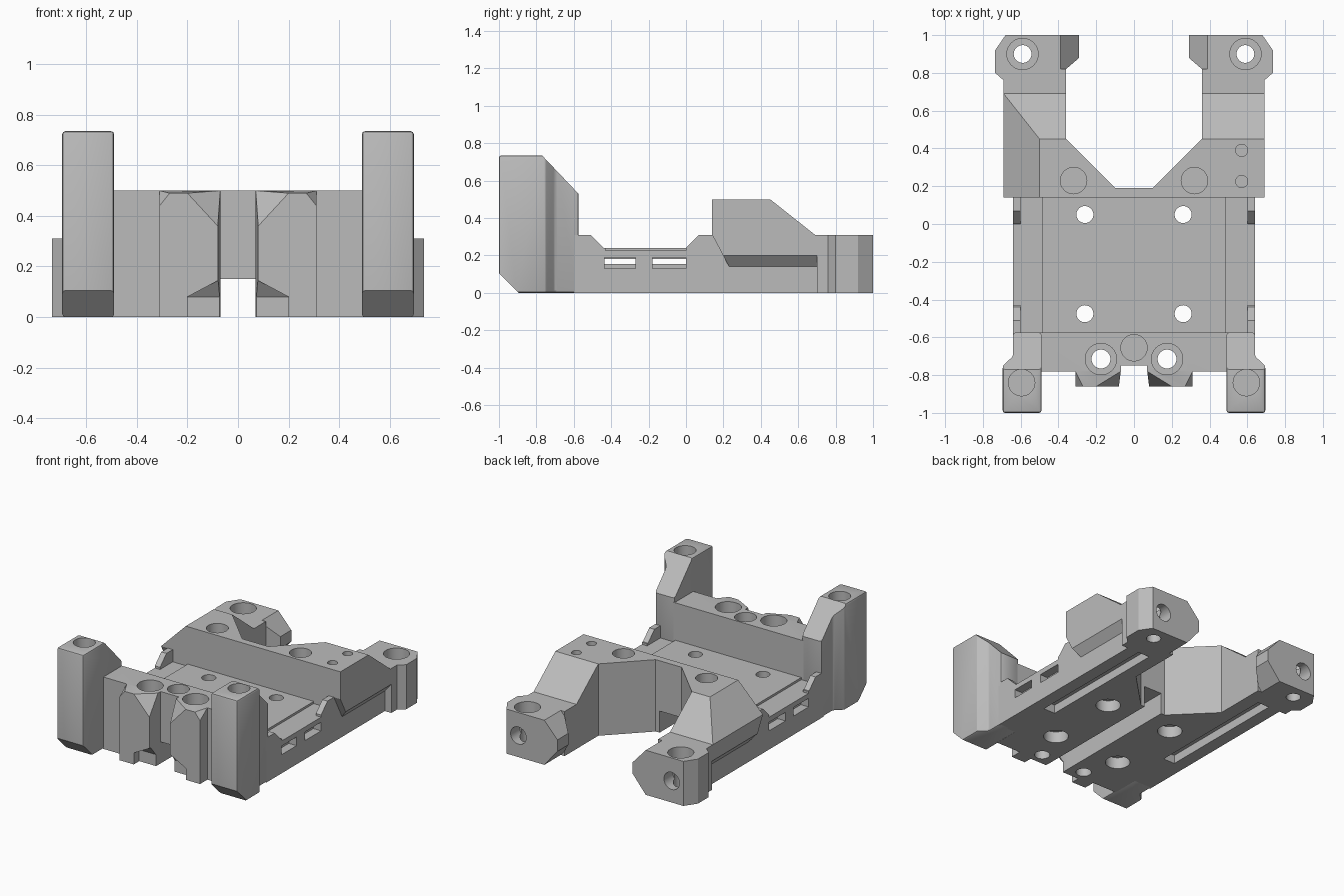
import bpy, bmesh, math
from mathutils import Matrix, Vector

cube = bpy.data.objects.get("Cube")
if cube:
    bpy.data.objects.remove(cube)

grey = bpy.data.materials.new("light_grey")
grey.use_nodes = True
GREY = (0.5, 0.5, 0.5, 1)
grey.diffuse_color = GREY
grey.node_tree.nodes["Principled BSDF"].inputs["Base Color"].default_value = GREY


def finish(name, bm, bevel=0):
    bmesh.ops.recalc_face_normals(bm, faces=bm.faces)
    if bevel:
        bmesh.ops.bevel(bm, geom=bm.edges[:], offset=bevel, segments=2,
                        profile=0.5, affect='EDGES')
    mesh = bpy.data.meshes.new(name)
    bm.to_mesh(mesh)
    bm.free()
    mesh.materials.append(grey)
    obj = bpy.data.objects.new(name, mesh)
    bpy.context.collection.objects.link(obj)
    return obj


def prism(axis, profile, a, b, side=1, name="cutter", bevel=0):
    """Extrude a 2D profile along an axis from a to b; side=-1 mirrors in x."""
    place = {'x': lambda u, v, w: (w, u, v),
             'y': lambda u, v, w: (u, w, v),
             'z': lambda u, v, w: (u, v, w)}[axis]
    bm = bmesh.new()
    rings = []
    for w in (a, b):
        pts = [Vector(place(u, v, w)) for u, v in profile]
        rings.append([bm.verts.new((p.x * side, p.y, p.z)) for p in pts])
    n = len(profile)
    bm.faces.new(rings[0])
    bm.faces.new(rings[1])
    for i in range(n):
        j = (i + 1) % n
        bm.faces.new((rings[0][i], rings[0][j], rings[1][j], rings[1][i]))
    return finish(name, bm, bevel)


def box(x, y, z, side=1, name="cutter"):
    return prism('z', [(x[0], y[0]), (x[1], y[0]), (x[1], y[1]), (x[0], y[1])],
                 z[0], z[1], side, name)


def hole(x, y, r, z0, z1):
    ring = [(x + r * math.cos(t * math.tau / 32), y + r * math.sin(t * math.tau / 32))
            for t in range(32)]
    return prism('z', ring, z0, z1)


def hull(points, side, name):
    bm = bmesh.new()
    for x, y, z in points:
        bm.verts.new((x * side, y, z))
    bmesh.ops.convex_hull(bm, input=bm.verts)
    return finish(name, bm)


def combine(obj, others, op='DIFFERENCE'):
    bpy.context.view_layer.objects.active = obj
    for other in others:
        mod = obj.modifiers.new("cut", 'BOOLEAN')
        mod.operation, mod.solver, mod.object = op, 'EXACT', other
        bpy.ops.object.modifier_apply(modifier=mod.name)
        bpy.data.objects.remove(other)
    return obj


SIDES = (1, -1)
parts = []


def cable_groove():
    return box((-.07, .07), (-1.1, .3), (-.1, .15))


def under_slots():
    return [box((.46, .55), (-.25, .7), (-.1, .06), s) for s in SIDES]


# Base plate with raised side rails, ledges, strap slots and screw holes
plate = box((-.64, .64), (-.6, .16), (0, .24), name="base_plate")
rail = [(-.6, .1), (-.6, .31), (-.51, .31), (-.44, .24), (0, .24),
        (.07, .31), (.16, .31), (.16, .1)]
combine(plate, [prism('x', rail, .6, .64, s) for s in SIDES], 'UNION')
cuts = [cable_groove()] + under_slots()
for s in SIDES:
    cuts += [box((.485, .6), (-.58, .15), (.225, .5), s),
             box((.58, .7), (-.43, 0), (.225, .5), s)]
    for y in ((-.435, -.27), (-.18, 0)):
        cuts.append(box((.58, .7), y, (.13, .19), s))
    for y in (.05, -.475):
        cuts += [hole(.26 * s, y, .045, -.1, .5), hole(.26 * s, y, .08, -.1, .08)]
cuts += [box((-.7, .7), y, (.155, .18)) for y in ((-.435, -.27), (-.18, 0))]
parts.append(combine(plate, cuts))

# Front block with two bosses and a notch between them
block = prism('z', [(-.5, -.575), (-.5, -.78), (-.07, -.78), (-.07, -.75),
                    (.07, -.75), (.07, -.78), (.5, -.78), (.5, -.575)],
              0, .5, name="front_block")
face = [(.08, 0), (.08, .36), (.2, .49), (.27, .49), (.31, .44), (.31, 0)]
back = [(.07, 0), (.07, .5), (.31, .5), (.31, 0)]
boss = [(x, -.86, z) for x, z in face] + [(x, y, z) for x, z in back for y in (-.78, -.7)]
combine(block, [hull(boss, s, "front_boss") for s in SIDES], 'UNION')
cuts = [cable_groove(), hole(0, -.655, .07, .25, .6)]
for s in SIDES:
    cuts += [hole(.175 * s, -.715, .05, -.1, .6),
             hole(.175 * s, -.715, .083, .4, .6),
             # undercut at the inner foot of each boss
             hull([(x, y, z) for x, top in ((.05, .16), (.2, .08))
                   for y, z in ((-.9, top), (-.86, top), (-.8, .08), (-.8, -.1), (-.9, -.1))],
                  s, "undercut")]
parts.append(combine(block, cuts))

# Tall corner posts
post_plan = [(.49, -1), (.695, -1), (.695, -.75), (.64, -.7), (.64, -.575), (.49, -.575)]
for s, label in zip(SIDES, ("left", "right")):
    post = prism('z', post_plan, 0, .735, s, label + "_post", bevel=.012)
    cuts = [prism('x', [(-.77, .735), (-.575, .53), (-.5, .45), (-.5, .9), (-.77, .9)], .4, .8, s),
            prism('x', [(-1, .105), (-.895, 0), (-.8, -.1), (-1.1, -.1), (-1.1, .205)], .4, .8, s),
            hole(.595 * s, -.84, .07, .5, .9)]
    parts.append(combine(post, cuts))

# Rear yoke with a V shaped opening and sloping shoulders
half = [(.69, .14), (.69, .75), (.36, .75), (.36, .45), (.1, .19)]
yoke = prism('z', half + [(-x, y) for x, y in reversed(half)], 0, .5, name="rear_yoke")
cuts = [cable_groove(),
        prism('x', [(.45, .5), (.45, .7), (.85, .7), (.85, .31), (.69, .31)], -1, 1),
        prism('y', [(-.5, .5), (-.69, .31), (-.8, .2), (-.8, .7), (-.5, .7)], 0, 1),
        hole(.57, .39, .032, .35, .6), hole(.57, .225, .032, .35, .6)] + under_slots()
for s in SIDES:
    cuts += [prism('y', [(.64, -.1), (.64, .14), (.69, .2), (.8, .33), (.8, -.1)], .1, .8, s),
             prism('x', [(.14, .31), (.23, .14), (.23, .1), (.1, .1), (.1, .31)], .64, .8, s),
             hole(.32 * s, .23, .07, .3, .6)]
parts.append(combine(yoke, cuts))

# Arm ends with vertical screw holes and a horizontal bore
tip_plan = [(.36, .7), (.69, .7), (.69, .76), (.735, .8), (.735, .92), (.68, 1),
            (.29, 1), (.29, .88), (.36, .82)]
for s, label in zip(SIDES, ("left", "right")):
    tip = prism('z', tip_plan, 0, .31, s, label + "_arm_end")
    bore = [(.59 + .06 * math.cos(t * math.tau / 32), .15 + .06 * math.sin(t * math.tau / 32))
            for t in range(32)]
    cuts = [prism('y', [(.39, .31), (.29, .2), (.2, .1), (.2, .4), (.39, .4)], .82, 1.1, s),
            prism('y', [(.39, 0), (.29, .12), (.2, .23), (.2, -.1), (.39, -.1)], .82, 1.1, s),
            hole(.59 * s, .9, .047, -.1, .5), hole(.59 * s, .9, .083, .23, .5),
            prism('y', bore, .9, 1.1, s)]
    parts.append(combine(tip, cuts))

# Smooth the round holes and rounded edges, keep corners sharp
for obj in bpy.context.view_layer.objects:
    obj.select_set(obj in parts)
bpy.context.view_layer.objects.active = parts[0]
bpy.ops.object.shade_smooth_by_angle(angle=math.radians(25))
